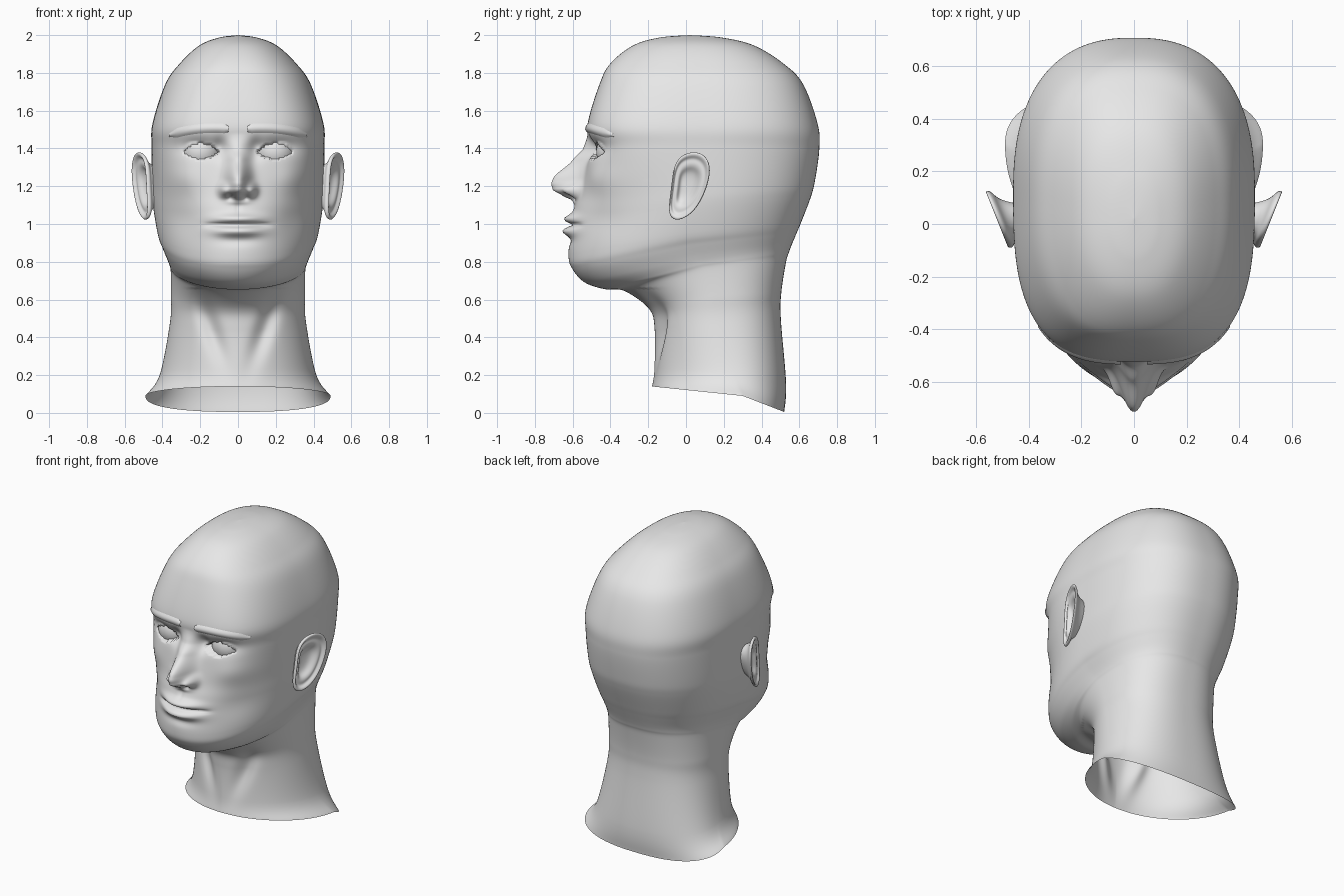
import bpy, bmesh, math
from mathutils import Vector
from mathutils.bvhtree import BVHTree

if "Cube" in bpy.data.objects:
    bpy.data.objects.remove(bpy.data.objects["Cube"])

grey = bpy.data.materials.new("plain_grey")
grey.diffuse_color = (0.8, 0.8, 0.8, 1)
grey.use_nodes = True
grey.node_tree.nodes["Principled BSDF"].inputs["Base Color"].default_value = grey.diffuse_color


def make(name, verts, faces, weld=0.0003):
    me = bpy.data.meshes.new(name)
    me.from_pydata(verts, [], faces)
    bm = bmesh.new()
    bm.from_mesh(me)
    bmesh.ops.remove_doubles(bm, verts=bm.verts, dist=weld)
    bmesh.ops.recalc_face_normals(bm, faces=bm.faces)
    for f in bm.faces:
        f.smooth = True
    bm.to_mesh(me)
    bm.free()
    me.materials.append(grey)
    ob = bpy.data.objects.new(name, me)
    bpy.context.collection.objects.link(ob)
    return ob


def catmull(a, b, c, d, t):
    return [0.5 * (2 * q + (r - p) * t + (2 * p - 5 * q + 4 * r - s) * t * t
                   + (3 * q - p - 3 * r + s) * t ** 3) for p, q, r, s in zip(a, b, c, d)]


def gauss(v, centre, width):
    return math.exp(-((v - centre) / width) ** 2)


def lerp_table(table, v):
    for (a, fa), (b, fb) in zip(table, table[1:]):
        if a <= v <= b:
            t = (v - a) / (b - a)
            t = t * t * (3 - 2 * t) * 0.5 + t * 0.5
            return fa + (fb - fa) * t
    return 0.0


# Key rings: front y,z | side x,y,z | back y,z | front squareness
RINGS = [
    (-.18, .14, .49, .30, .09, .52, .005, 2.0),
    (-.168, .23, .415, .25, .20, .53, .155, 2.0),
    (-.166, .44, .36, .17, .48, .502, .50, 2.0),
    (-.195, .55, .355, .15, .62, .505, .64, 2.0),
    (-.325, .645, .356, .11, .75, .53, .80, 2.0),
    (-.43, .655, .363, .08, .79, .545, .85, 2.0),
    (-.535, .69, .377, .05, .83, .56, .89, 2.05),
    (-.60, .76, .402, .03, .89, .585, .95, 2.1),
    (-.622, .84, .425, .02, .95, .61, 1.01, 2.0),
    (-.602, 1.05, .45, .05, 1.10, .66, 1.14, 1.95),
    (-.56, 1.18, .455, .08, 1.21, .683, 1.23, 2.2),
    (-.515, 1.40, .457, .10, 1.40, .706, 1.40, 2.75),
    (-.521, 1.53, .453, .12, 1.53, .697, 1.53, 2.95),
    (-.458, 1.74, .385, .10, 1.74, .62, 1.74, 2.7),
    (-.40, 1.85, .308, .08, 1.85, .515, 1.85, 2.5),
    (-.28, 1.945, .205, .05, 1.945, .36, 1.945, 2.3),
    (-.14, 1.987, .10, .02, 1.987, .19, 1.987, 2.1),
    (.02, 2.0, 0, .02, 2.0, .02, 2.0, 2.0),
]
SEG = 220
EYE = Vector((.195, -.37, 1.382))
EYE_R = .105
NOSE_OUT = [(1.095, 0), (1.125, .025), (1.15, .085), (1.18, .145), (1.215, .162), (1.245, .158),
            (1.34, .075), (1.40, .03), (1.48, 0)]
NOSE_WIDE = [(1.09, .06), (1.17, .062), (1.24, .058), (1.34, .055), (1.50, .055)]


def features(x, y, z):
    """Push the plain head surface into a face."""
    ax = abs(x)
    if y < .1 and z < .66:  # hollows beside the throat
        y += .035 * gauss(ax, .06 + .33 * (z - .2), .05) * gauss(z, .45, .17)
    if y > -.2 or z < .7:
        return x, y, z
    out = 0
    # cheekbones, cheek hollows, chin
    out += .018 * gauss(ax, .29, .09) * gauss(z, 1.24, .08)
    out -= .012 * gauss(ax, .30, .08) * gauss(z, 1.02, .08)
    # eye sockets
    out -= .032 * gauss(ax, .20, .11) * gauss(z, 1.405, .045)
    out -= .026 * gauss(ax, .095, .035) * gauss(z, 1.40, .05)
    # nose and nostril wings
    h = lerp_table(NOSE_OUT, z)
    if h:
        out += h * math.exp(-(ax / lerp_table(NOSE_WIDE, z)) ** 2.2)
    out += .055 * gauss(ax, .075, .026) * gauss(z, 1.178, .032)
    out -= .03 * gauss(ax, .038, .018) * gauss(z, 1.142, .014)
    # lips
    side = math.exp(-(ax / .125) ** 2.5)
    out += .040 * side * gauss(z, 1.028, .024)
    out += .040 * side * gauss(z, .962, .026)
    out -= .026 * math.exp(-(ax / .165) ** 6) * gauss(z, .995, .009)
    out -= .010 * gauss(ax, 0, .1) * gauss(z, .91, .025)
    out -= .006 * gauss(ax, 0, .015) * gauss(z, 1.085, .03)
    y -= out
    # eyelids follow the eyeball, opening drops behind it
    dx, dz = ax - EYE.x, z - EYE.z
    rr = dx * dx + dz * dz
    if rr < .0104:
        ball = EYE.y - math.sqrt(EYE_R ** 2 - rr)
        lid = 1 - (dx / .095) ** 2
        if lid > 0 and -.037 * lid < dz < .043 * lid:
            y = max(y, ball + .02)
        else:
            y = min(y, ball - .009)
    return x, y, z


# Head and neck: one skin, open at the bottom
rows = []
n = len(RINGS)
for i in range(n - 1):
    k = [RINGS[min(max(j, 0), n - 1)] for j in (i - 1, i, i + 1, i + 2)]
    steps = max(5, int(math.dist(k[1][:2], k[2][:2]) / .0095))
    rows += [catmull(*k, s / steps) for s in range(steps)]
rows.append(list(RINGS[-1]))

verts, faces = [], []
for yf, zf, xs, ys, zs, yb, zb, nf in rows:
    for j in range(SEG):
        u = 2 * math.pi * j / SEG
        a = u - .45 * math.sin(u)
        c, s = math.cos(a), math.sin(a)
        e = nf if c > 0 else 2.45
        r = (abs(c) ** e + abs(s) ** e) ** (-1 / e)
        c, s = c * r, s * r
        ye, ze = (yf, zf) if c > 0 else (yb, zb)
        verts.append(features(xs * s, ys + (ye - ys) * abs(c), zs + (ze - zs) * abs(c)))
for i in range(len(rows) - 1):
    for j in range(SEG):
        j2 = (j + 1) % SEG
        faces.append((i * SEG + j, i * SEG + j2, (i + 1) * SEG + j2, (i + 1) * SEG + j))
skin = BVHTree.FromPolygons([Vector(v) for v in verts], faces)
make("head", verts, faces)

# Ear: outline (y, z) and cross-section (scale, x offset) from back root to inner bowl
OUTLINE = [(-.07, 1.29), (-.04, 1.36), (.035, 1.39), (.10, 1.372), (.134, 1.31), (.122, 1.22),
           (.082, 1.12), (.03, 1.05), (-.04, 1.012), (-.087, 1.03), (-.095, 1.09), (-.078, 1.2)]
SECTION = [(.55, None), (.70, -.03), (.93, -.018), (1.0, -.004), (.97, .008), (.88, .006),
           (.80, -.012), (.68, -.006), (.55, -.012), (.42, -.035), (.15, -.04)]


def ear(sign, name):
    cy, cz, m = .005, 1.2, len(OUTLINE)
    pts, fs = [], []
    for sc, off in SECTION:
        for py, pz in OUTLINE:
            y, z = cy + (py - cy) * sc, cz + (pz - cz) * sc
            x = .42 if off is None else .472 + .40 * (y + .09) + off
            pts.append((sign * x, y, z))
    for i in range(len(SECTION) - 1):
        for j in range(m):
            j2 = (j + 1) % m
            fs.append((i * m + j, i * m + j2, (i + 1) * m + j2, (i + 1) * m + j))
    fs.append(tuple(range((len(SECTION) - 1) * m, len(SECTION) * m)))
    ob = make(name, pts, fs)
    ob.modifiers.new("smooth", 'SUBSURF').levels = 2
    ob.modifiers["smooth"].render_levels = 2


# Eyebrow: thin tapered strip laid on the skin
def eyebrow(sign, name):
    pts, fs, L, W = [], [], 30, 7
    for i in range(L):
        t = i / (L - 1)
        x = .05 + .315 * t
        zc = 1.503 + .035 * t - .068 * t * t
        half = .025 * min(1, .35 + (1 - t) * 5, .6 + t * 6)
        for j in range(W):
            v = 2 * j / (W - 1) - 1
            z = zc + half * v
            hit = skin.ray_cast(Vector((x, -2, z)), Vector((0, 1, 0)))[0]
            y = hit.y if hit else -.4
            pts.append((sign * x, y - .010 * (1 - v * v) - .001, z))
    for i in range(L - 1):
        for j in range(W - 1):
            a = i * W + j
            fs.append((a, a + 1, a + W + 1, a + W) if sign > 0 else (a, a + W, a + W + 1, a + 1))
    make(name, pts, fs)


# Eyeball
def eyeball(sign, name):
    bpy.ops.mesh.primitive_uv_sphere_add(segments=40, ring_count=24, radius=EYE_R,
                                         location=(sign * EYE.x, EYE.y, EYE.z))
    ob = bpy.context.object
    ob.name = name
    ob.data.materials.append(grey)
    bpy.ops.object.shade_smooth()


for sign, side in ((1, "left"), (-1, "right")):
    ear(sign, side + "_ear")
    eyebrow(sign, side + "_eyebrow")
    eyeball(sign, side + "_eye")
